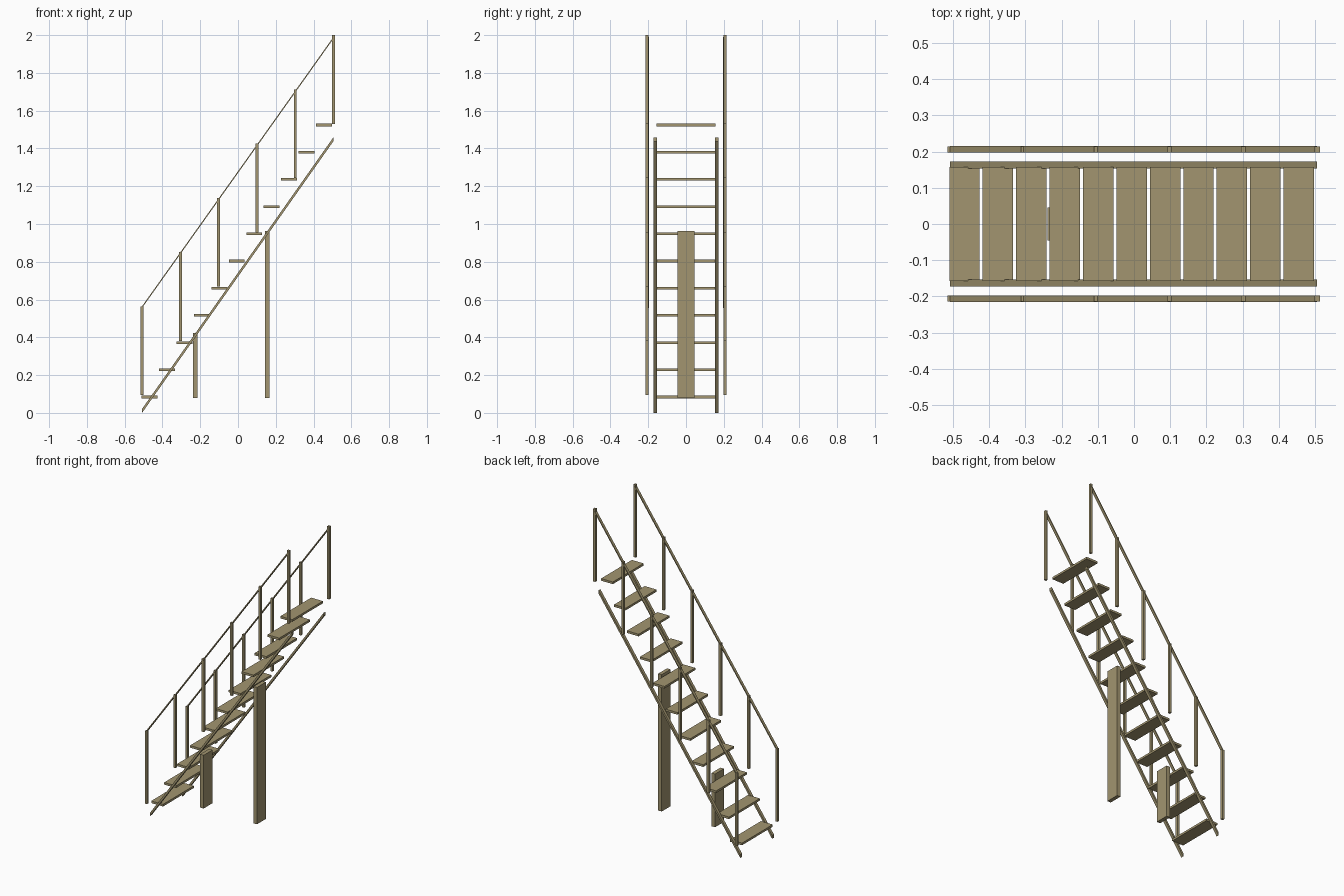
import bpy, bmesh

if "Cube" in bpy.data.objects:
    bpy.data.objects.remove(bpy.data.objects["Cube"])


def prism(name, profile, y0, y1):
    """Extrude an x-z outline from y0 to y1."""
    bm = bmesh.new()
    face = bm.faces.new([bm.verts.new((x, y0, z)) for x, z in profile])
    res = bmesh.ops.extrude_face_region(bm, geom=[face])
    verts = [v for v in res["geom"] if isinstance(v, bmesh.types.BMVert)]
    bmesh.ops.translate(bm, verts=verts, vec=(0, y1 - y0, 0))
    bmesh.ops.recalc_face_normals(bm, faces=bm.faces)
    mesh = bpy.data.meshes.new(name)
    bm.to_mesh(mesh)
    bm.free()
    obj = bpy.data.objects.new(name, mesh)
    bpy.context.collection.objects.link(obj)
    obj.data.materials.append(wood)
    return obj


def box(name, x0, x1, y0, y1, z0, z1):
    return prism(name, [(x0, z0), (x1, z0), (x1, z1), (x0, z1)], y0, y1)


def sloped_bar(name, x0, z0, x1, z1, depth, y0, y1):
    """Inclined bar with plumb-cut ends; z values are its lower edge."""
    return prism(name, [(x0, z0), (x1, z1), (x1, z1 + depth), (x0, z0 + depth)], y0, y1)


wood = bpy.data.materials.new("wood")
wood.diffuse_color = (0.36, 0.30, 0.16, 1)
wood.use_nodes = True
wood.node_tree.nodes["Principled BSDF"].inputs["Base Color"].default_value = wood.diffuse_color

# Treads
for i in range(11):
    x = -0.51 + i * 0.0923
    z = 0.084 + i * 0.144
    box(f"tread_{i + 1}", x, x + 0.084, -0.157, 0.157, z - 0.007, z + 0.007)

# Stringers, handrails and baluster posts on both sides
for side, s in (("front", -1), ("back", 1)):
    a, b = sorted((s * 0.153, s * 0.172))
    sloped_bar(f"{side}_stringer", -0.508, 0.0, 0.505, 1.438, 0.021, a, b)
    a, b = sorted((s * 0.197, s * 0.215))
    sloped_bar(f"{side}_handrail", -0.508, 0.555, 0.505, 1.98, 0.010, a, b)
    a, b = sorted((s * 0.198, s * 0.214))
    for i in range(6):
        x = -0.508 + i * 0.2028
        z = 0.094 + i * 0.2872
        box(f"{side}_post_{i + 1}", x - 0.0075, x + 0.0075, a, b, z, z + 0.47)

# Central supports under the flight
box("lower_support", -0.239, -0.214, -0.045, 0.045, 0.078, 0.422)
box("upper_support", 0.142, 0.167, -0.045, 0.045, 0.078, 0.962)
